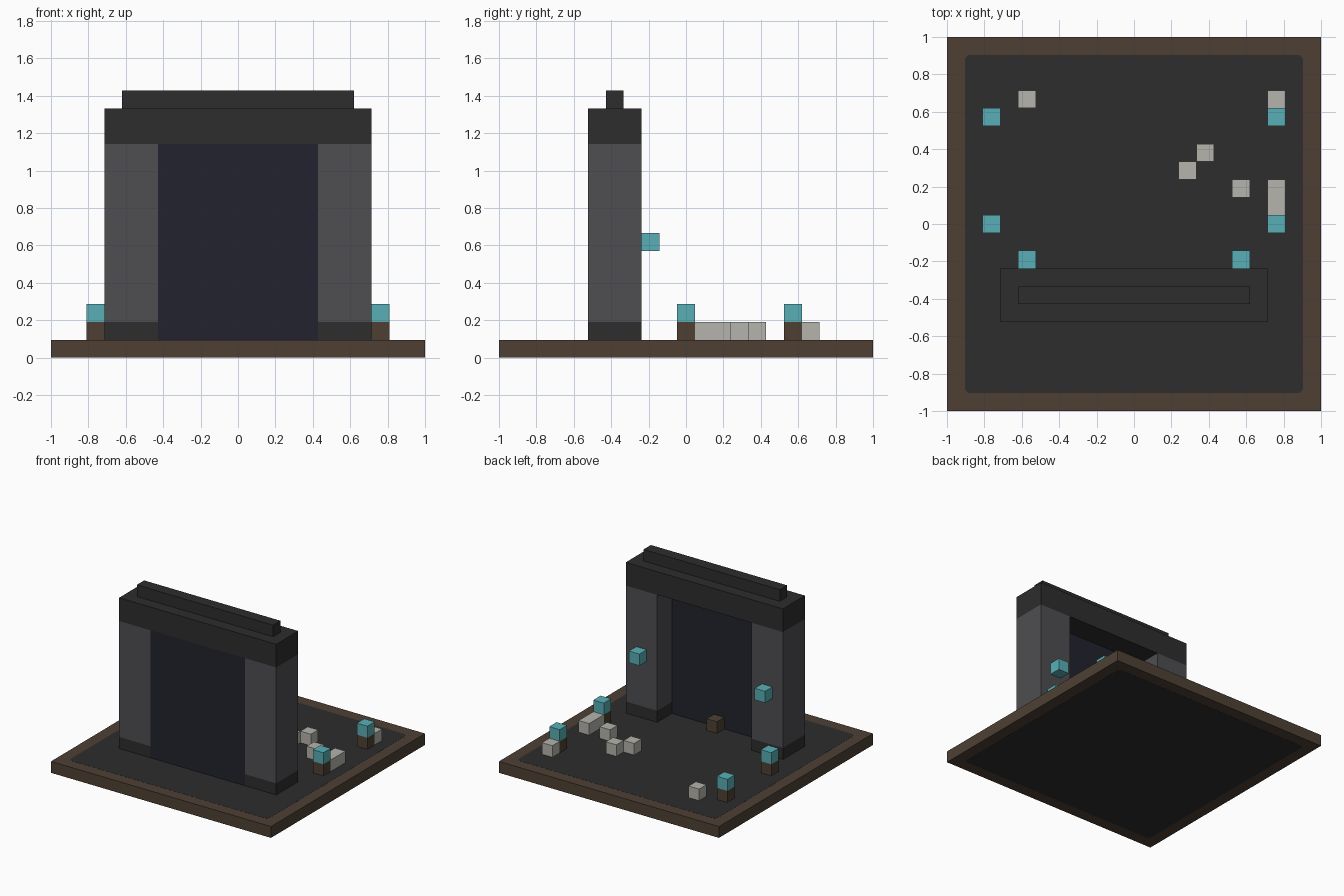
import bpy
import bmesh

cube = bpy.data.objects.get("Cube")
if cube:
    bpy.data.objects.remove(cube, do_unlink=True)

U = 2 / 21  # edge of one block


def material(name, rgb):
    """Flat material from 0-255 display values, stored as linear."""
    linear = [((c / 255 + 0.055) / 1.055) ** 2.4 for c in rgb]
    mat = bpy.data.materials.new(name)
    mat.use_nodes = True
    mat.diffuse_color = (*linear, 1)
    bsdf = next(n for n in mat.node_tree.nodes if n.type == 'BSDF_PRINCIPLED')
    bsdf.inputs["Base Color"].default_value = (*linear, 1)
    return mat


charcoal = material("charcoal stone", (45, 45, 45))
grey = material("grey stone", (78, 77, 81))
navy = material("dark navy", (34, 34, 46))
brown = material("brown wood", (78, 64, 52))
teal = material("teal glow", (89, 175, 182))
bone = material("pale bone", (181, 180, 172))


def block(name, mat, centre, size, corner=0):
    """Box in block units; z of the centre is measured from the ground."""
    bm = bmesh.new()
    bmesh.ops.create_cube(bm, size=1)
    for v in bm.verts:
        v.co = [(c + p * s) * U for c, p, s in zip(centre, v.co, size)]
    if corner:
        upright = [e for e in bm.edges
                   if abs(e.verts[0].co.z - e.verts[1].co.z) > U / 2]
        bmesh.ops.bevel(bm, geom=upright, offset=corner, segments=3,
                        profile=0.5, affect='EDGES')
    mesh = bpy.data.meshes.new(name)
    bm.to_mesh(mesh)
    bm.free()
    mesh.materials.append(mat)
    obj = bpy.data.objects.new(name, mesh)
    bpy.context.collection.objects.link(obj)
    return obj


# Base: wooden border around a stone floor that shows above and below
block("base_border", brown, (0, 0, 0.5), (21, 21, 0.98))
block("base_floor", charcoal, (0, 0, 0.5), (19, 19, 1), corner=0.03)

# Gateway: pillars with feet, and a glowing stone fixed to each inner face
for side, label in ((1, "left"), (-1, "right")):
    block(label + "_pillar_foot", charcoal, (6 * side, -4, 1.5), (3, 3, 1))
    block(label + "_pillar", grey, (6 * side, -4, 7), (3, 3, 10))
    block(label + "_pillar_lamp", teal, (6 * side, -2, 6.5), (1, 1, 1))

block("lintel", charcoal, (0, -4, 13), (15, 3, 2))
block("lintel_crown", charcoal, (0, -4, 14.5), (13, 1, 1))
block("gate_panel", navy, (0, -5, 6.5), (9, 1, 11))
block("gate_step", brown, (0, -4, 1.5), (1, 1, 1))

# Torches along both sides of the yard
for side, label in ((1, "left"), (-1, "right")):
    for y, place in ((0, "near"), (6, "far")):
        block(f"{label}_{place}_torch_post", brown, (8 * side, y, 1.5), (1, 1, 1))
        block(f"{label}_{place}_torch_flame", teal, (8 * side, y, 2.5), (1, 1, 1))

# Scattered bone blocks
for i, (x, y) in enumerate([(-6, 7), (8, 7), (4, 4), (3, 3), (6, 2)]):
    block(f"bone_block_{i + 1}", bone, (x, y, 1.5), (1, 1, 1))
block("long_bone_block", bone, (8, 1.5, 1.5), (1, 2, 1))
